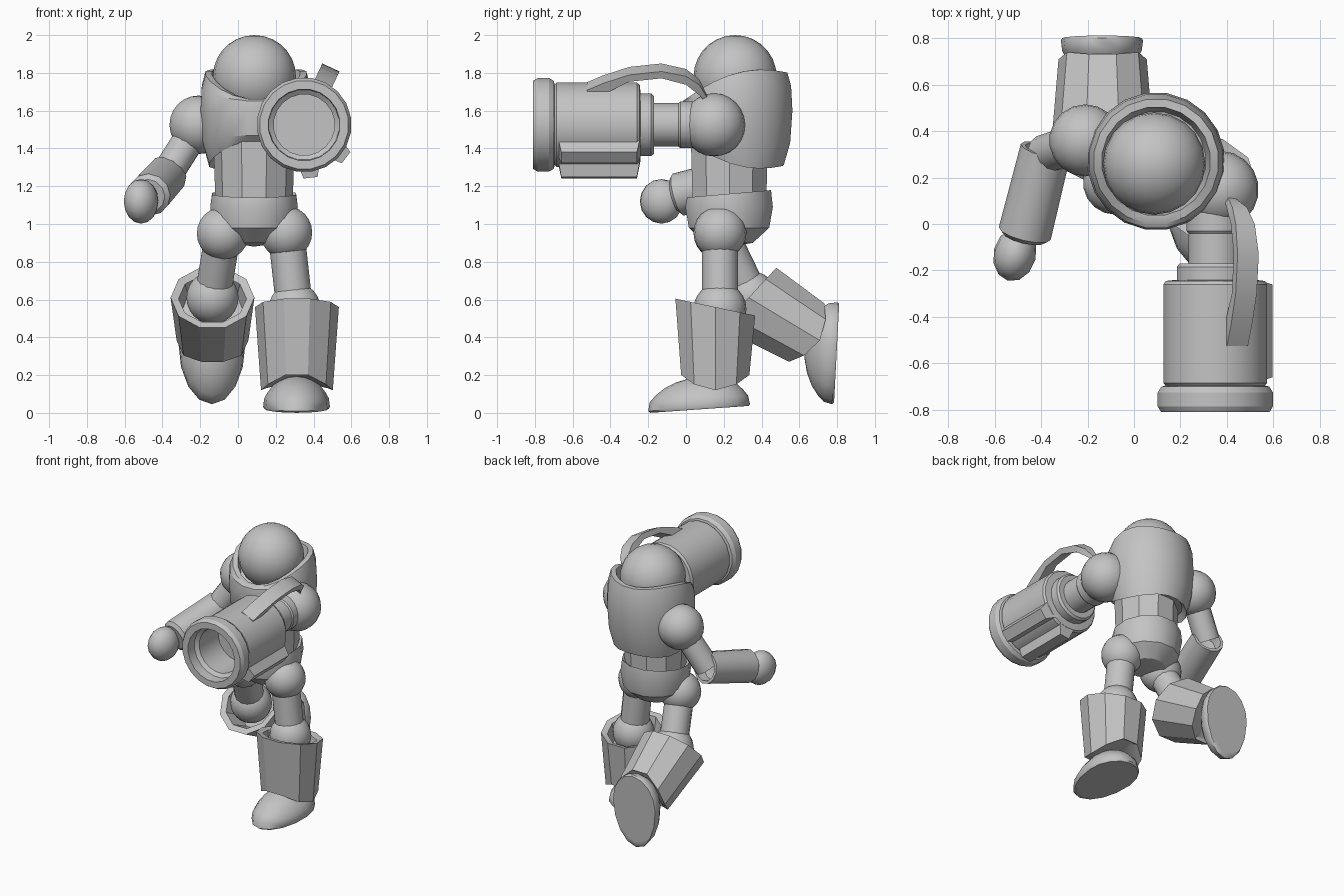
import bpy, bmesh, math
from mathutils import Vector, Matrix

if "Cube" in bpy.data.objects:
    bpy.data.objects.remove(bpy.data.objects["Cube"])

grey = bpy.data.materials.new("plain grey")
grey.diffuse_color = (0.55, 0.55, 0.55, 1)
grey.use_nodes = True
grey.node_tree.nodes["Principled BSDF"].inputs["Base Color"].default_value = grey.diffuse_color


def finish(name, bm, angle=30):
    bmesh.ops.recalc_face_normals(bm, faces=bm.faces)
    me = bpy.data.meshes.new(name)
    bm.to_mesh(me)
    bm.free()
    ob = bpy.data.objects.new(name, me)
    bpy.context.collection.objects.link(ob)
    me.materials.append(grey)
    bpy.ops.object.select_all(action='DESELECT')
    ob.select_set(True)
    bpy.context.view_layer.objects.active = ob
    bpy.ops.object.shade_smooth_by_angle(angle=math.radians(angle))
    return ob


def aim(d):
    return Vector((0, 0, 1)).rotation_difference(Vector(d)).to_matrix().to_4x4()


def tilt(deg):
    return Matrix.Rotation(math.radians(deg), 4, 'X')


def lathe(name, profile, n, origin, rot=Matrix(), angle=30):
    """Profile points (r, z, a, b); rims wave by a*cos + b*cos^2, front = angle 0."""
    bm = bmesh.new()
    rings = []
    for r, z, *w in profile:
        a, b = w if w else (0, 0)
        if r == 0:
            rings.append([bm.verts.new((0, 0, z))])
            continue
        ring = []
        for i in range(n):
            t = math.tau * (i + 0.5) / n
            c = math.cos(t)
            ring.append(bm.verts.new((r * math.sin(t), -r * c, z + a * c + b * c * c)))
        rings.append(ring)
    for p, q in zip(rings, rings[1:]):
        for i in range(n):
            j = (i + 1) % n
            quad = [p[i % len(p)], p[j % len(p)], q[j % len(q)], q[i % len(q)]]
            bm.faces.new(list(dict.fromkeys(quad)))
    bmesh.ops.transform(bm, matrix=Matrix.Translation(origin) @ rot, verts=bm.verts)
    return finish(name, bm, angle)


def ball(name, c, r, rot=Matrix(), seg=18, rings=12):
    bm = bmesh.new()
    bmesh.ops.create_uvsphere(bm, u_segments=seg, v_segments=rings, radius=1)
    s = r if isinstance(r, tuple) else (r, r, r)
    bmesh.ops.transform(bm, matrix=Matrix.Translation(c) @ rot @ Matrix.Diagonal((*s, 1)),
                        verts=bm.verts)
    return finish(name, bm, 60)


def limb(name, p, q, r, n=14):
    d = Vector(q) - Vector(p)
    lathe(name, [(0, 0), (r, 0), (r, d.length), (0, d.length)], n, p, aim(d), 35)


# Head and torso
ball("helmet", (0.087, 0.26, 1.78), 0.22, seg=20, rings=14)
lathe("torso", [(0, 1.38), (0.22, 1.35, 0.06, 0.06), (0.25, 1.31, 0.065, 0.065),
                (0.285, 1.43, 0.02, 0.02), (0.297, 1.6), (0.29, 1.73, -0.04, -0.04),
                (0.27, 1.80, -0.07, -0.07), (0.235, 1.80, -0.07, -0.07),
                (0.215, 1.72, -0.07, -0.07), (0, 1.66)], 20, (0.095, 0.27, 0))
lathe("waist", [(0, 1.46), (0.215, 1.46), (0.205, 1.12), (0, 1.12)], 10, (0.085, 0.23, 0))
lathe("pelvis", [(0, 1.13), (0.195, 1.13, -0.02, 0), (0.23, 1.16, -0.02, 0),
                 (0.24, 1.09), (0.22, 0.98), (0.13, 0.90), (0, 0.88)], 12, (0.085, 0.228, 0))

# Legs: hip, thigh, knee, hollow boot shaft and foot, posed in a stride
BOOT = [(0, -0.12), (0.16, -0.12), (0.18, 0.0, 0.047, 0), (0.222, 0.01, 0.047, 0),
        (0.19, -0.43, 0, 0.09), (0.165, -0.42, 0, 0.09), (0, -0.38)]


def foot(name, origin, rot):
    bm = bmesh.new()
    bmesh.ops.create_uvsphere(bm, u_segments=16, v_segments=12, radius=1)
    for v in bm.verts:
        x, y, z = v.co
        v.co = (x * 0.177, y * (0.32 if y < 0 else 0.22), max(z, 0) * 0.175)
        if z < -0.01:      # everything below the equator collapses into a flat sole
            v.co.z = 0
        elif z < 0.3:
            v.co.z += 0.01
    bmesh.ops.transform(bm, matrix=Matrix.Translation(origin) @ rot, verts=bm.verts)
    finish(name, bm, 45)


for side, hip, knee, shaft, bend, sole, turn in (
        ("front", (0.255, 0.18, 0.955), (0.30, 0.18, 0.55), (0.312, 0.155, 0.55), 0,
         (0.31, 0.12, 0.022), 4),
        ("rear", (-0.08, 0.18, 0.95), (-0.135, 0.345, 0.61), (-0.135, 0.34, 0.605), 59,
         (-0.138, 0.80, 0.365), 87)):
    ball(side + "_hip", hip, 0.14)
    limb(side + "_thigh", hip, knee, 0.097)
    ball(side + "_knee", knee, 0.14)
    lathe(side + "_boot", BOOT, 10, shaft, tilt(bend))
    foot(side + "_foot", sole, tilt(turn))

# Bent arm with fist
shoulder, elbow, wrist = (-0.21, 0.36, 1.525), (-0.385, 0.30, 1.25), (-0.475, -0.06, 1.15)
ball("fist_shoulder", shoulder, 0.155)
limb("fist_upper_arm", shoulder, elbow, 0.085)
d = Vector(wrist) - Vector(elbow)
L = d.length
lathe("forearm", [(0, 0.08), (0.085, 0.05), (0.09, -0.02), (0.11, -0.02), (0.115, L - 0.02),
                  (0.09, L), (0, L)], 12, elbow, aim(d), 35)
ball("fist", (-0.513, -0.13, 1.12), (0.092, 0.118, 0.118), Matrix.Rotation(-0.25, 4, 'Z'),
     seg=12, rings=8)

# Cannon arm, turned around the y axis
CX, CZ = 0.35, 1.525
ball("cannon_shoulder", (0.37, 0.148, CZ), 0.167)
lathe("cannon", [(0, -0.1), (0.125, -0.05), (0.125, 0.03), (0.117, 0.04), (0.117, 0.17),
                 (0.155, 0.17), (0.168, 0.185), (0.168, 0.24), (0.215, 0.245), (0.226, 0.26),
                 (0.226, 0.685), (0.216, 0.695), (0.235, 0.70), (0.251, 0.725), (0.251, 0.785),
                 (0.236, 0.81), (0.19, 0.81), (0.187, 0.74), (0.162, 0.72), (0.162, 0.5),
                 (0, 0.5)], 20, (CX, 0, CZ), aim((0, -1, 0)))

# Raised ribs along the lower outer side of the cannon
for k, deg in enumerate((-38, -83)):
    bm = bmesh.new()
    bmesh.ops.create_cube(bm, size=1)
    for v in bm.verts:
        top = v.co.x > 0
        v.co = (0.282 if top else 0.18, -0.46 + v.co.y * (0.40 if top else 0.44),
                v.co.z * (0.075 if top else 0.13))
    bmesh.ops.transform(bm, matrix=Matrix.Translation((CX, 0, CZ))
                        @ Matrix.Rotation(math.radians(-deg), 4, 'Y'), verts=bm.verts)
    finish("cannon_rib_%d" % (k + 1), bm)

# Curved strap from the shoulder to the cannon: (y, outer r, inner r, half width)
bm = bmesh.new()
prev = None
lean = Matrix.Translation((CX, 0, CZ)) @ Matrix.Rotation(math.radians(-65), 4, 'Y')
for y, ro, ri, w in ((-0.525, 0.225, 0.17, 0.05), (-0.44, 0.265, 0.2, 0.05),
                     (-0.3, 0.315, 0.275, 0.05), (-0.13, 0.335, 0.295, 0.05),
                     (0.0, 0.305, 0.255, 0.045), (0.07, 0.25, 0.19, 0.035),
                     (0.115, 0.16, 0.12, 0.015)):
    ring = [bm.verts.new(lean @ Vector(p)) for p in
            ((ro, y, w), (ro, y, -w), (ri, y, -w), (ri, y, w))]
    if prev:
        for i in range(4):
            bm.faces.new((prev[i], prev[(i + 1) % 4], ring[(i + 1) % 4], ring[i]))
    else:
        bm.faces.new(ring)
    prev = ring
bm.faces.new(prev)
finish("cannon_strap", bm, 35)
